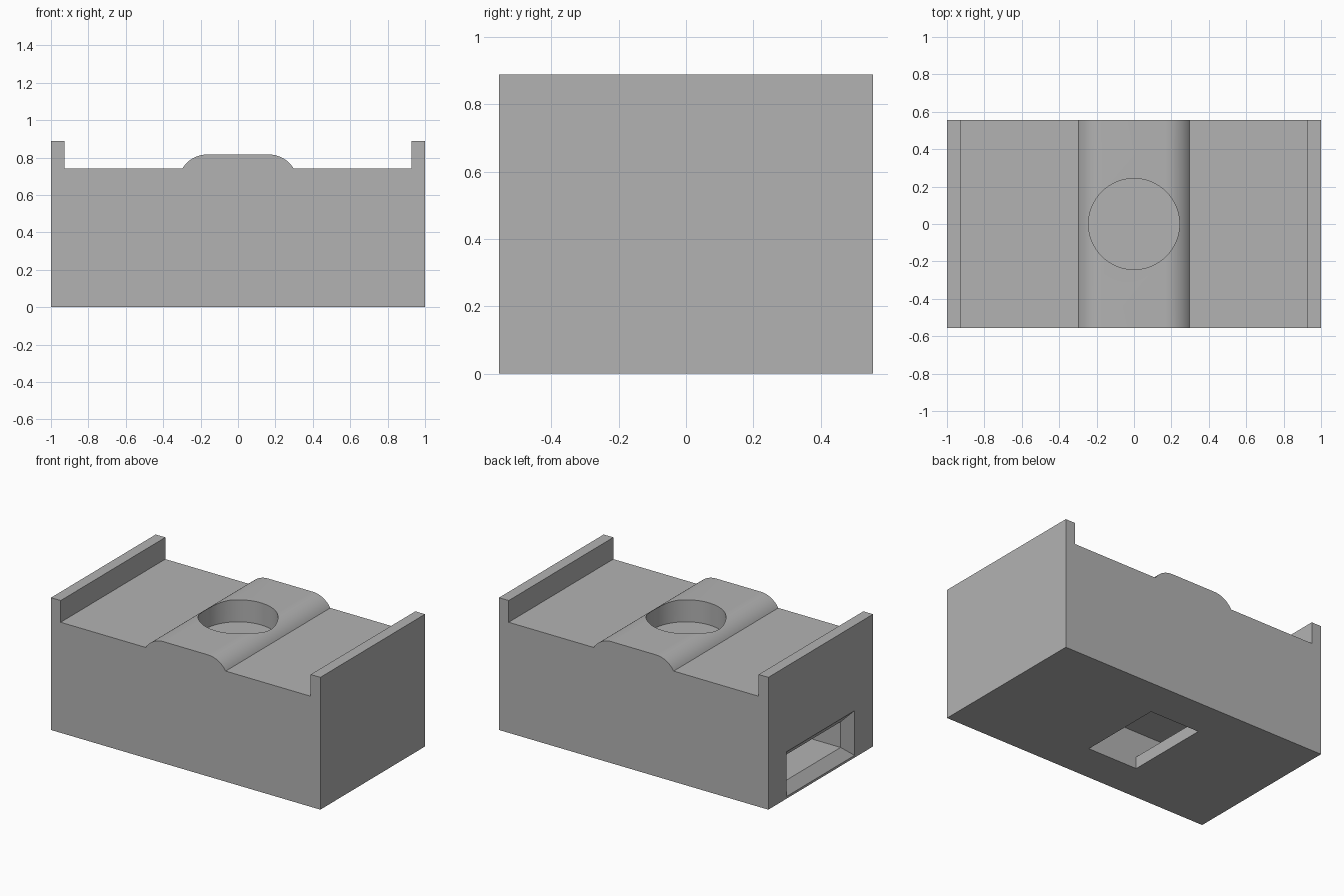
import bpy, bmesh, math

if "Cube" in bpy.data.objects:
    bpy.data.objects.remove(bpy.data.objects["Cube"])

grey = bpy.data.materials.new("plain grey")
grey.diffuse_color = (0.45, 0.45, 0.45, 1)
grey.use_nodes = True
grey.node_tree.nodes["Principled BSDF"].inputs["Base Color"].default_value = grey.diffuse_color

HALF_Y = 0.555
DECK, CROWN, LIP = 0.742, 0.816, 0.888


def make_object(name, bm):
    bmesh.ops.recalc_face_normals(bm, faces=bm.faces)
    mesh = bpy.data.meshes.new(name)
    bm.to_mesh(mesh)
    bm.free()
    obj = bpy.data.objects.new(name, mesh)
    bpy.context.collection.objects.link(obj)
    mesh.materials.append(grey)
    return obj


def loft(name, rings):
    """Closed solid through rings with equal point counts."""
    bm = bmesh.new()
    loops = [[bm.verts.new(p) for p in ring] for ring in rings]
    bm.faces.new(loops[0])
    bm.faces.new(loops[-1])
    n = len(loops[0])
    for a, b in zip(loops, loops[1:]):
        for i in range(n):
            j = (i + 1) % n
            bm.faces.new((a[i], a[j], b[j], b[i]))
    return make_object(name, bm)


def rect_x(x, hy, z0, z1):
    return [(x, -hy, z0), (x, hy, z0), (x, hy, z1), (x, -hy, z1)]


def cut(target, cutter):
    mod = target.modifiers.new("cut " + cutter.name, 'BOOLEAN')
    mod.object = cutter
    mod.solver = 'EXACT'
    bpy.context.view_layer.objects.active = target
    bpy.ops.object.modifier_apply(modifier=mod.name)
    bpy.data.objects.remove(cutter)


# body: half profile with end lip and rounded centre ridge, mirrored and extruded
half = [(1, 0), (1, LIP), (0.928, LIP), (0.928, DECK)]
flat, run, drop = 0.165, 0.132, CROWN - DECK
radius = (run ** 2 + drop ** 2) / (2 * drop)
sweep = math.asin(run / radius)
for i in range(17):
    a = sweep * (1 - i / 16)
    half.append((flat + radius * math.sin(a), CROWN - radius * (1 - math.cos(a))))
profile = half + [(-x, z) for x, z in reversed(half)]
body = loft("body", [[(x, y, z) for x, z in profile] for y in (-HALF_Y, HALF_Y)])

# round pocket in the ridge
N = 96
circle = [(0.243 * math.cos(2 * math.pi * i / N), 0.243 * math.sin(2 * math.pi * i / N))
          for i in range(N)]
cut(body, loft("pocket", [[(x, y, z) for x, y in circle] for z in (0.668, 1.0)]))

# side slot with a flared mouth
cut(body, loft("slot", [rect_x(-1.01, 0.36, 0.015, 0.315), rect_x(-1, 0.36, 0.015, 0.315),
                        rect_x(-0.945, 0.29, 0.08, 0.252), rect_x(0.11, 0.29, 0.08, 0.252)]))

# window from the underside into the slot
cut(body, loft("window", [rect_x(-0.26, 0.29, -0.1, 0.15), rect_x(0.11, 0.29, -0.1, 0.15)]))

# smooth curved faces, keep edges sharp
bpy.ops.object.select_all(action='DESELECT')
body.select_set(True)
bpy.context.view_layer.objects.active = body
bpy.ops.object.shade_smooth_by_angle(angle=math.radians(25))
